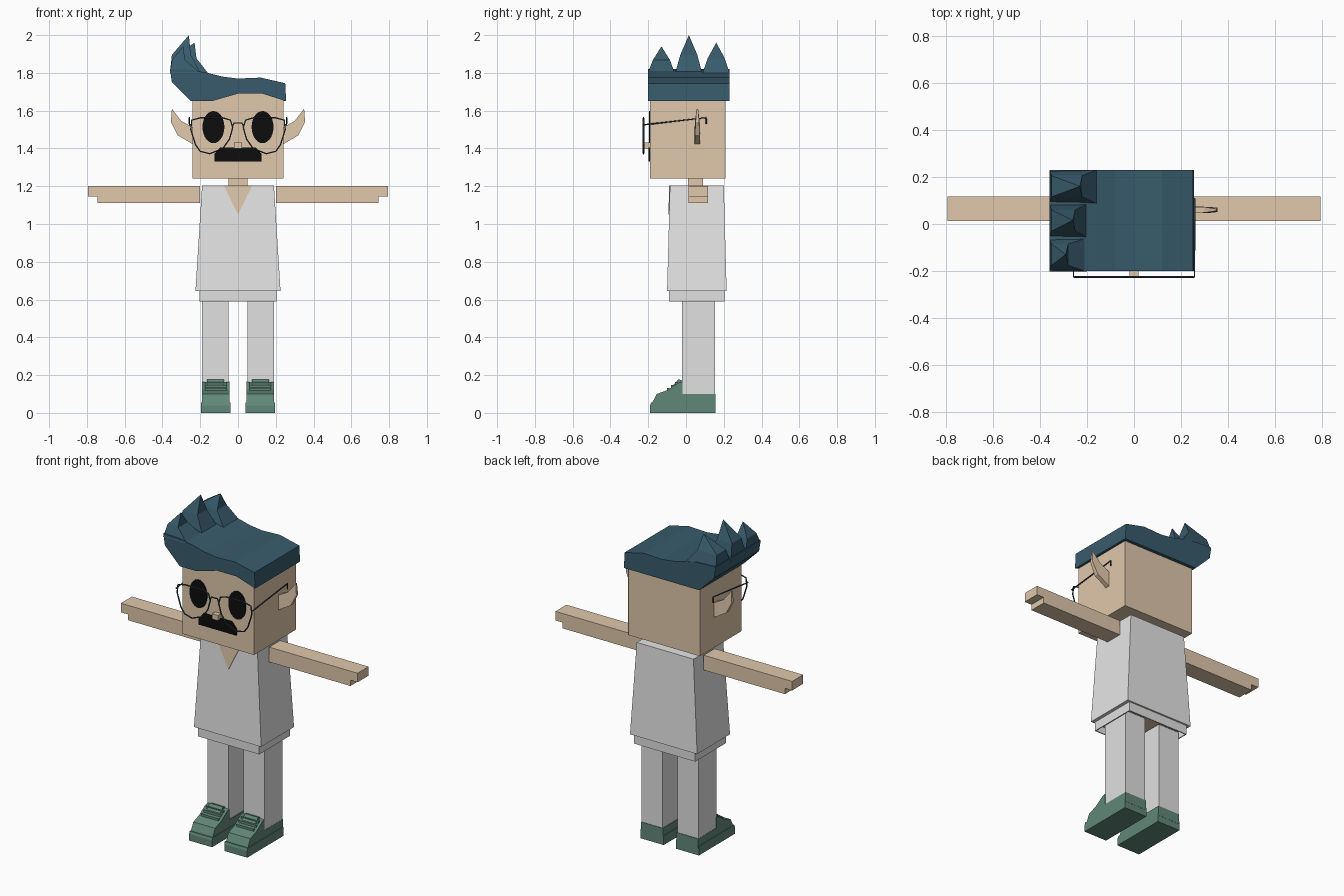
import bpy, bmesh, math

cube = bpy.data.objects.get("Cube")
if cube:
    bpy.data.objects.remove(cube, do_unlink=True)


def material(name, r, g, b):
    m = bpy.data.materials.new(name)
    m.use_nodes = True
    m.diffuse_color = (r, g, b, 1)
    m.node_tree.nodes["Principled BSDF"].inputs["Base Color"].default_value = (r, g, b, 1)
    return m


SKIN = material("skin", 0.75, 0.58, 0.41)
HAIR = material("hair_teal", 0.04, 0.105, 0.15)
SHIRT = material("shirt_white", 0.79, 0.79, 0.79)
TROUSERS = material("trouser_white", 0.75, 0.75, 0.75)
SHOE = material("shoe_green", 0.12, 0.245, 0.19)
BLACK = material("black", 0.004, 0.004, 0.004)
WIRE = material("glasses_wire", 0.035, 0.06, 0.08)


def loft(name, rings, mat, caps=True):
    """Skin a stack of equal-length rings; a single-point last ring makes a tip."""
    bm = bmesh.new()
    loops = [[bm.verts.new(p) for p in ring] for ring in rings]
    for low, high in zip(loops, loops[1:]):
        n = len(low)
        for i in range(n):
            j = (i + 1) % n
            if len(high) == 1:
                bm.faces.new((low[i], low[j], high[0]))
            else:
                bm.faces.new((low[i], low[j], high[j], high[i]))
    if caps:
        for loop in (loops[0], loops[-1]):
            if len(loop) > 2:
                bm.faces.new(loop)
    bmesh.ops.recalc_face_normals(bm, faces=bm.faces)
    mesh = bpy.data.meshes.new(name)
    bm.to_mesh(mesh)
    bm.free()
    mesh.materials.append(mat)
    obj = bpy.data.objects.new(name, mesh)
    bpy.context.collection.objects.link(obj)
    return obj


def rect(x0, x1, y0, y1, z):
    return [(x0, y0, z), (x1, y0, z), (x1, y1, z), (x0, y1, z)]


def box(name, x0, x1, y0, y1, z0, z1, mat):
    return loft(name, [rect(x0, x1, y0, y1, z) for z in (z0, z1)], mat)


def along_y(name, xz, y0, y1, mat):
    return loft(name, [[(x, y, z) for x, z in xz] for y in (y0, y1)], mat)


def along_x(name, yz, x0, x1, mat):
    return loft(name, [[(x, y, z) for y, z in yz] for x in (x0, x1)], mat)


# Head, neck and face
box("head", -0.24, 0.24, -0.19, 0.21, 1.24, 1.70, SKIN)
box("neck", -0.05, 0.05, 0.01, 0.09, 1.19, 1.25, SKIN)
box("nose", -0.02, 0.02, -0.22, -0.185, 1.40, 1.432, SKIN)
along_y("moustache", [(-0.125, 1.33), (0.125, 1.33), (0.125, 1.37), (0.095, 1.405),
                      (-0.095, 1.405), (-0.125, 1.37)], -0.199, -0.19, BLACK)

# Hair: swept block, curved fringe and three spikes
top = [(0.25, 1.745), (0.12, 1.775), (0, 1.77), (-0.08, 1.78), (-0.16, 1.80),
       (-0.24, 1.815), (-0.36, 1.82), (-0.35, 1.75)]
along_y("hair_block", [(-0.25, 1.65), (0.255, 1.65)] + top, -0.186, 0.23, HAIR)
along_y("hair_fringe", [(-0.25, 1.65), (-0.14, 1.65), (0, 1.69), (0.13, 1.69),
                        (0.255, 1.65)] + top, -0.20, -0.185, HAIR)
for name, y, inner, tip_x, tip_z in (("front", -0.13, -0.20, -0.29, 1.94),
                                     ("middle", 0.015, -0.20, -0.26, 2.0),
                                     ("back", 0.16, -0.16, -0.23, 1.96)):
    mid = 1.81 + (tip_z - 1.81) * 0.45
    loft(name + "_hair_spike",
         [rect(-0.36, inner, y - 0.072, y + 0.07, 1.80),
          rect(-0.35, tip_x + 0.01, y - 0.045, y + 0.045, mid),
          [(tip_x, y, tip_z)]], HAIR)

# Torso: flared shirt, open hem, neckline and hips
loft("shirt", [rect(-0.225, 0.225, -0.10, 0.215, 0.645),
               rect(-0.19, 0.19, -0.085, 0.20, 1.205)], SHIRT)
hem = loft("shirt_hem", [rect(-0.205, 0.205, -0.09, 0.205, z) for z in (0.59, 0.65)],
           TROUSERS, caps=False)
hem.modifiers.new("thickness", "SOLIDIFY").thickness = 0.008
box("hips", -0.19, 0.19, -0.075, 0.19, 0.625, 0.65, SKIN)
loft("neckline", [[(-0.075, y, 1.203), (0.075, y, 1.203), (0, y - 0.004, 1.05)]
                  for y in (-0.089, -0.083)], SKIN)

# Paired parts
for side, s in (("left", 1), ("right", -1)):
    circle = [math.tau * i / 28 for i in range(28)]
    along_y(side + "_eye", [(s * 0.13 + 0.058 * math.cos(a), 1.513 + 0.085 * math.sin(a))
                            for a in circle], -0.196, -0.19, BLACK)
    # Pointed ear, thinner toward its tip
    ear = [(0.235, 1.51, 0.014), (0.30, 1.545, 0.012), (0.35, 1.61, 0.004),
           (0.355, 1.54, 0.009), (0.32, 1.47, 0.013), (0.235, 1.42, 0.014)]
    loft(side + "_ear", [[(s * x, 0.06 + k * t, z) for x, z, t in ear] for k in (-1, 1)], SKIN)
    # Arm with the fingertips stepped up from the palm
    along_y(side + "_arm", [(s * x, z) for x, z in (
        (0.20, 1.11), (0.745, 1.11), (0.745, 1.145), (0.793, 1.145),
        (0.793, 1.20), (0.20, 1.20))], 0.012, 0.117, SKIN)
    cx = s * 0.12
    box(side + "_leg", cx - 0.07, cx + 0.07, -0.02, 0.153, 0.05, 0.62, TROUSERS)
    # Shoe: sole, sloped upper, tongue and laces
    cx = s * 0.118
    along_x(side + "_shoe_sole", [(-0.19, 0), (0.155, 0), (0.155, 0.055), (-0.185, 0.055),
                                  (-0.19, 0.04)], cx - 0.077, cx + 0.077, SHOE)
    along_x(side + "_shoe_upper", [(-0.186, 0.04), (0.156, 0.04), (0.156, 0.10), (-0.018, 0.10),
                                   (-0.018, 0.165), (-0.04, 0.16), (-0.10, 0.12),
                                   (-0.155, 0.10)], cx - 0.073, cx + 0.073, SHOE)
    along_x(side + "_shoe_tongue", [(-0.10, 0.11), (-0.02, 0.11), (-0.02, 0.172), (-0.04, 0.178)],
            cx - 0.045, cx + 0.045, SHOE)
    for i in range(3):
        y, z = -0.095 + 0.022 * i, 0.125 + 0.0155 * i
        box(f"{side}_lace_{i + 1}", cx - 0.058, cx + 0.058, y - 0.006, y + 0.008,
            z - 0.01, z + 0.008, SHOE)

# Glasses: wire rims, bridge and temples in one bevelled curve
curve = bpy.data.curves.new("glasses", "CURVE")
curve.dimensions = "3D"
curve.bevel_depth = 0.004
curve.bevel_resolution = 1
curve.materials.append(WIRE)


def wire(points, cyclic=False):
    spline = curve.splines.new("POLY")
    spline.points.add(len(points) - 1)
    for p, co in zip(spline.points, points):
        p.co = (*co, 1)
    spline.use_cyclic_u = cyclic


FRONT = -0.225
rim = [(0.20, 1.562), (0.245, 1.55), (0.25, 1.50), (0.225, 1.42), (0.20, 1.385), (0.15, 1.372),
       (0.08, 1.40), (0.045, 1.45), (0.028, 1.51), (0.04, 1.55), (0.08, 1.562)]
for s in (1, -1):
    wire([(s * x, FRONT, z) for x, z in rim], True)
    wire([(s * 0.247, FRONT, 1.525), (s * 0.257, FRONT, 1.525),
          (s * 0.257, 0.107, 1.563), (s * 0.257, 0.107, 1.53)])
wire([(-0.03, FRONT, 1.515), (-0.02, FRONT, 1.535), (0.02, FRONT, 1.535), (0.03, FRONT, 1.515)])
bpy.context.collection.objects.link(bpy.data.objects.new("glasses", curve))
